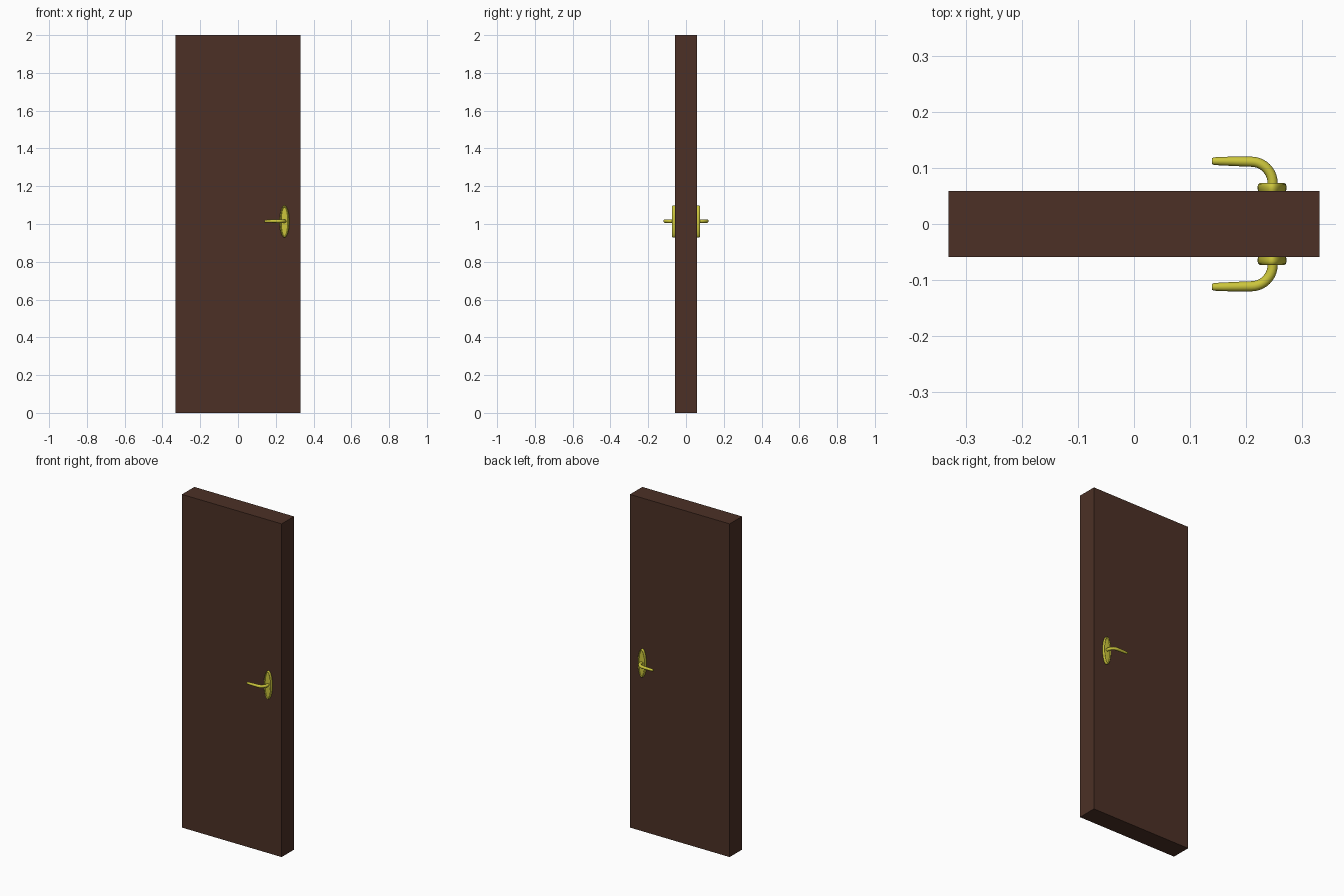
import bpy, bmesh, math
from math import sin, cos, pi

if "Cube" in bpy.data.objects:
    bpy.data.objects.remove(bpy.data.objects["Cube"])

HALF_T = 0.0585          # half the door thickness
HX, HZ = 0.246, 1.013    # handle centre


def material(name, color):
    m = bpy.data.materials.new(name)
    m.diffuse_color = color
    m.use_nodes = True
    m.node_tree.nodes["Principled BSDF"].inputs["Base Color"].default_value = m.diffuse_color
    return m


wood = material("dark_wood", (0.072, 0.030, 0.019, 1))
brass = material("brass", (0.60, 0.56, 0.045, 1))


def smooth(obj, angle):
    bpy.ops.object.select_all(action='DESELECT')
    obj.select_set(True)
    bpy.context.view_layer.objects.active = obj
    bpy.ops.object.shade_smooth_by_angle(angle=math.radians(angle))


# Door slab
bpy.ops.mesh.primitive_cube_add(size=1, location=(0, 0, 1))
door = bpy.context.object
door.name = "door_slab"
door.scale = (0.662, 2 * HALF_T, 2)
bpy.ops.object.transform_apply(location=False, rotation=False, scale=True)
door.data.materials.append(wood)


# Oval backplate with a rounded rim: (inset from outline, height off door)
PROFILE = [(0.002, -0.002), (0.0005, 0.003), (0, 0.008), (0.0015, 0.0125),
           (0.004, 0.0145), (0.007, 0.0135), (0.009, 0.011), (0.016, 0.0115)]


def backplate(name, side, n=48):
    bm = bmesh.new()
    rings = []
    for inset, h in PROFILE:
        rings.append([bm.verts.new((HX + (0.026 - inset) * cos(2 * pi * i / n),
                                    side * (HALF_T + h),
                                    HZ + (0.085 - inset) * sin(2 * pi * i / n)))
                      for i in range(n)])
    for a, b in zip(rings, rings[1:]):
        for i in range(n):
            j = (i + 1) % n
            bm.faces.new((a[i], a[j], b[j], b[i]))
    bm.faces.new(rings[0])
    bm.faces.new(rings[-1])
    bmesh.ops.recalc_face_normals(bm, faces=bm.faces)
    mesh = bpy.data.meshes.new(name)
    bm.to_mesh(mesh)
    bm.free()
    obj = bpy.data.objects.new(name, mesh)
    bpy.context.collection.objects.link(obj)
    mesh.materials.append(brass)
    smooth(obj, 40)


# Bent lever: straight stem, quarter bend, tapering grip
def lever(name, side):
    r, out, bend = 0.009, 0.111, 0.038
    path = [(0.247, HALF_T, r)]
    for k in range(11):
        t = k / 10 * pi / 2
        path.append((0.247 - bend + bend * cos(t), out - bend + bend * sin(t), r))
    path += [(0.185, out + 0.0005, 0.0085), (0.16, out + 0.001, 0.0078),
             (0.142, out + 0.001, 0.0068), (0.139, out + 0.001, 0.005)]
    cu = bpy.data.curves.new(name, 'CURVE')
    cu.dimensions = '3D'
    cu.bevel_depth = 1.0
    cu.bevel_resolution = 4
    cu.use_fill_caps = True
    sp = cu.splines.new('POLY')
    sp.points.add(len(path) - 1)
    for p, (x, y, rad) in zip(sp.points, path):
        p.co = (x, side * y, HZ + 0.002, 1)
        p.radius = rad
    obj = bpy.data.objects.new(name, cu)
    bpy.context.collection.objects.link(obj)
    cu.materials.append(brass)
    bpy.ops.object.select_all(action='DESELECT')
    obj.select_set(True)
    bpy.context.view_layer.objects.active = obj
    bpy.ops.object.convert(target='MESH')
    smooth(bpy.context.object, 50)


for label, side in (("front", -1), ("back", 1)):
    backplate(label + "_backplate", side)
    lever(label + "_lever", side)
